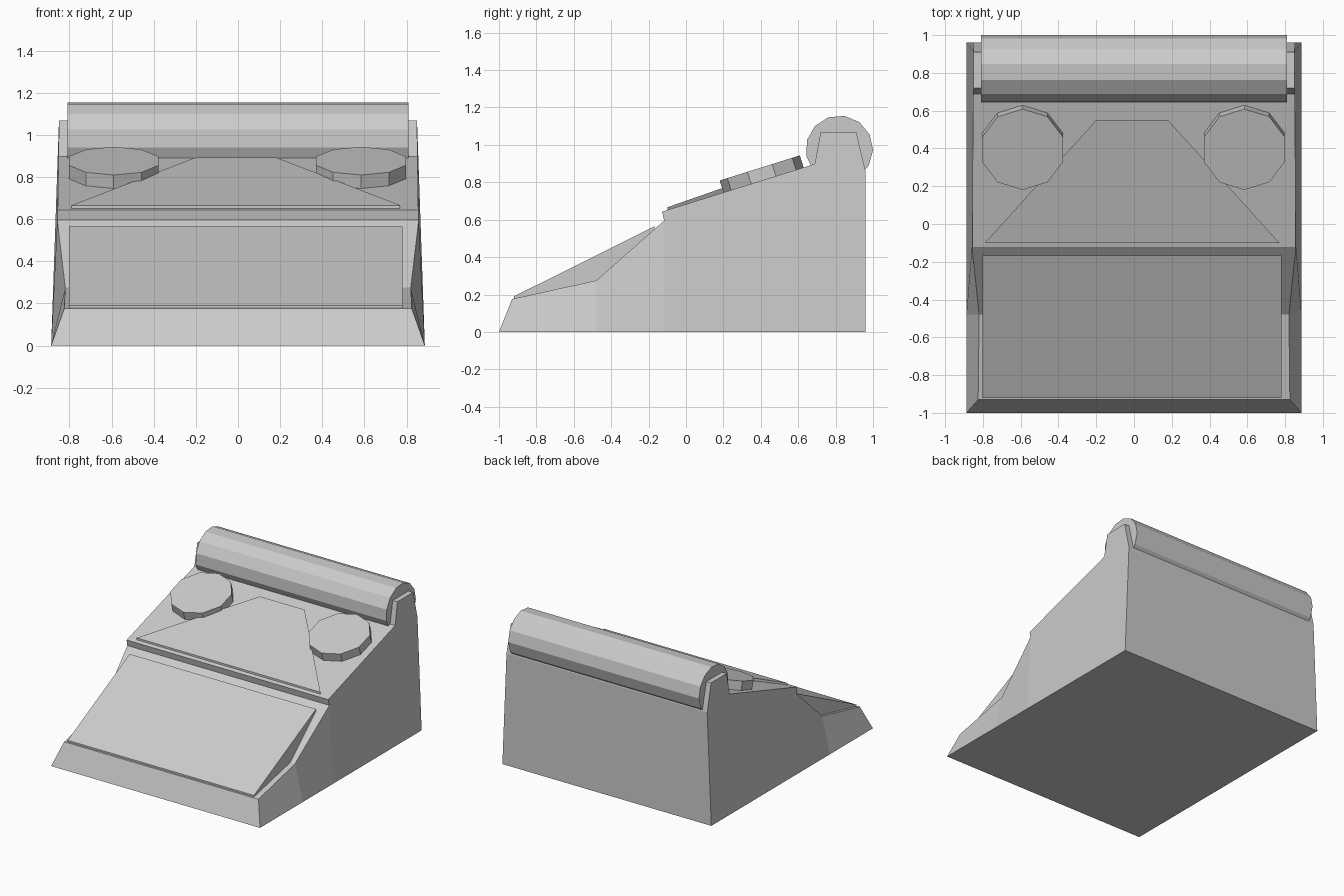
import bpy, bmesh, math

if "Cube" in bpy.data.objects:
    bpy.data.objects.remove(bpy.data.objects["Cube"])

grey = bpy.data.materials.new("grey_plastic")
grey.diffuse_color = (0.6, 0.6, 0.6, 1)
grey.use_nodes = True
grey.node_tree.nodes["Principled BSDF"].inputs["Base Color"].default_value = grey.diffuse_color


def make(name, verts, faces):
    """Flat-shaded mesh object with outward normals."""
    bm = bmesh.new()
    vs = [bm.verts.new(v) for v in verts]
    for f in faces:
        bm.faces.new([vs[i] for i in f])
    bmesh.ops.recalc_face_normals(bm, faces=bm.faces[:])
    me = bpy.data.meshes.new(name)
    bm.to_mesh(me)
    bm.free()
    me.materials.append(grey)
    ob = bpy.data.objects.new(name, me)
    bpy.context.collection.objects.link(ob)
    return ob


def loft(name, ring_a, ring_b, side_faces=None):
    """Join two matching rings; side_faces optionally splits the end caps."""
    n = len(ring_a)
    caps = side_faces or [list(range(n))]
    faces = [[i, (i + 1) % n, (i + 1) % n + n, i + n] for i in range(n)]
    faces += caps + [[i + n for i in c] for c in caps]
    return make(name, ring_a + ring_b, faces)


def prism(name, profile, x0, x1):
    """Extrude a (y, z) profile along x."""
    return loft(name, [(x0, y, z) for y, z in profile],
                [(x1, y, z) for y, z in profile])


# Main body: side outline as (half width, y, z)
outline = [
    (0.887, -1.0, 0), (0.825, -0.93, 0.176), (0.82, -0.48, 0.275),
    (0.858, -0.117, 0.595), (0.856, -0.128, 0.643), (0.852, 0.688, 0.898),
    (0.85, 0.72, 1.068), (0.85, 0.91, 1.068), (0.852, 0.96, 0.86),
    (0.887, 0.96, 0), (0.887, -0.117, 0), (0.887, -0.48, 0),
]
loft("body", [(-x, y, z) for x, y, z in outline], list(outline),
     [[0, 1, 2, 11], [11, 2, 3, 10], [10, 3, 4, 5, 6, 7, 8, 9]])

# Sloped front panel, a wedge over the dipped front
prism("front_panel", [(-0.92, 0.172), (-0.92, 0.19), (-0.168, 0.565),
                      (-0.168, 0.535), (-0.48, 0.262)], -0.802, 0.78)

# Roller along the back
sides = 13
prism("back_roller",
      [(0.82 + 0.18 * math.cos(a), 0.977 + 0.18 * math.sin(a))
       for a in (math.radians(-1.7) + k * math.tau / sides for k in range(sides))],
      -0.81, 0.81)

# Raised trapezoid plate on the upper deck
corners = [(-0.79, -0.10), (0.77, -0.10), (0.18, 0.55), (-0.20, 0.55)]
loft("deck_plate",
     [(x, y, 0.645 + (y + 0.1) * 0.315) for x, y in corners],
     [(x, y, 0.666 + (y + 0.1) * 0.35) for x, y in corners])

# Two ten-sided dials tilted with the deck
tilt = math.radians(17.4)
for name, cx in (("left_dial", -0.59), ("right_dial", 0.584)):
    rings = []
    for h in (-0.04, 0.032):
        ring = []
        for k in range(10):
            a = -math.pi / 2 + k * math.tau / 10
            px, py = 0.2245 * math.cos(a), 0.2245 * math.sin(a)
            ring.append((cx + px,
                         0.404 + py * math.cos(tilt) - h * math.sin(tilt),
                         0.846 + py * math.sin(tilt) + h * math.cos(tilt)))
        rings.append(ring)
    loft(name, *rings)
